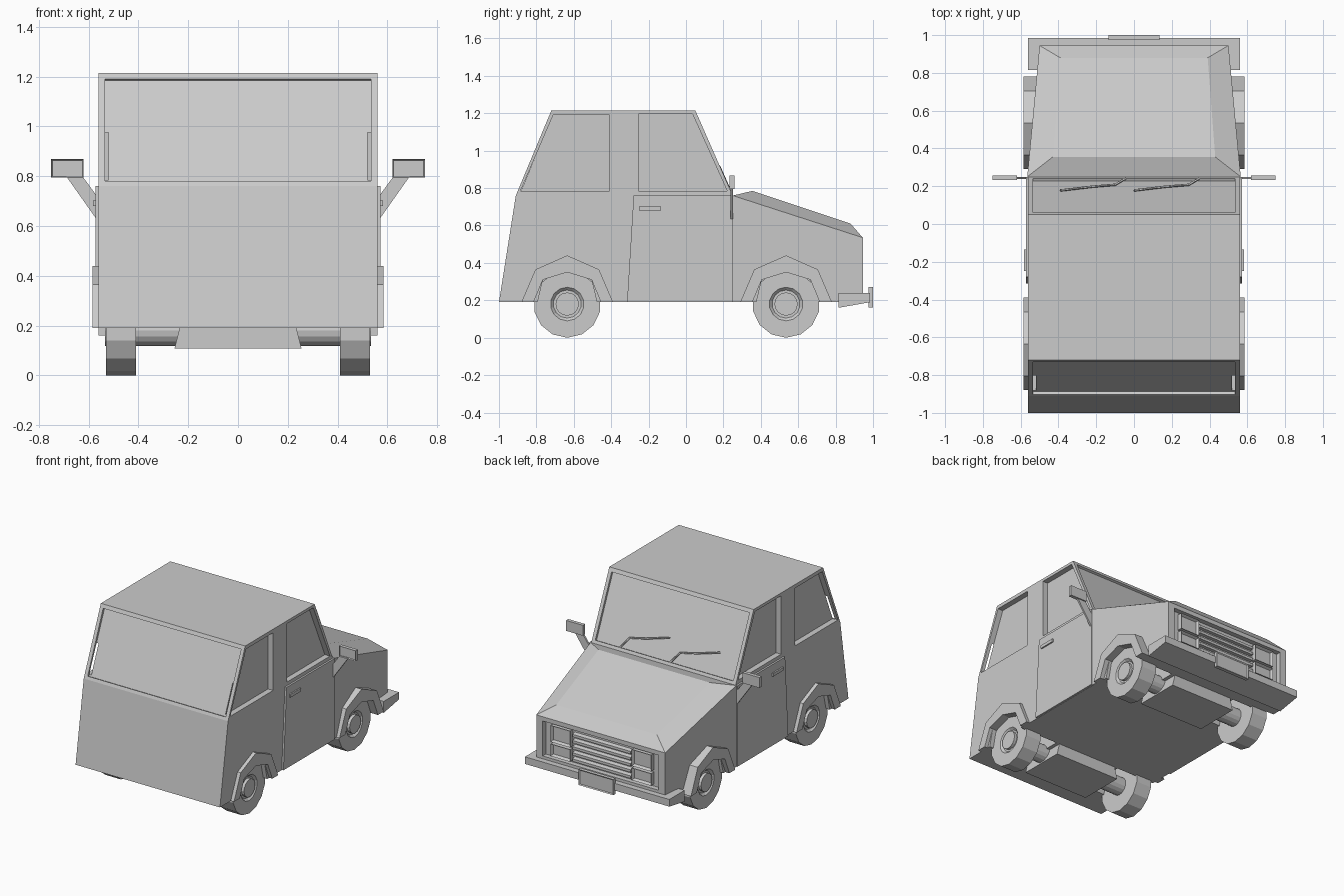
import bpy, bmesh, math
from mathutils import Vector

if "Cube" in bpy.data.objects:
    bpy.data.objects.remove(bpy.data.objects["Cube"])


def finish(name, bm):
    bmesh.ops.recalc_face_normals(bm, faces=bm.faces)
    me = bpy.data.meshes.new(name)
    bm.to_mesh(me)
    bm.free()
    ob = bpy.data.objects.new(name, me)
    bpy.context.collection.objects.link(ob)
    return ob


def mirror(ob):
    ob.modifiers.new("Mirror", 'MIRROR')
    return ob


def prism(name, pts, lo, hi, axis='x'):
    """Extrude a (y,z) profile along x, or an (x,z) profile along y."""
    bm = bmesh.new()
    put = (lambda p, t: (t, p[0], p[1])) if axis == 'x' else (lambda p, t: (p[0], t, p[1]))
    a = [bm.verts.new(put(p, lo)) for p in pts]
    b = [bm.verts.new(put(p, hi)) for p in pts]
    bm.faces.new(a)
    bm.faces.new(b)
    n = len(pts)
    for i in range(n):
        j = (i + 1) % n
        bm.faces.new((a[i], a[j], b[j], b[i]))
    return finish(name, bm)


def box(name, x0, x1, y0, y1, z0, z1):
    return prism(name, [(y0, z0), (y1, z0), (y1, z1), (y0, z1)], x0, x1)


def framed(name, x, y, z, side, rim, depth):
    """Box whose +y or -y face is inset and pushed in."""
    ob = box(name, *x, *y, *z)
    bm = bmesh.new()
    bm.from_mesh(ob.data)
    face = [f for f in bm.faces if f.normal.y * side > 0.9]
    bmesh.ops.inset_region(bm, faces=face, thickness=rim)
    bmesh.ops.translate(bm, verts=face[0].verts, vec=(0, -side * depth, 0))
    bm.to_mesh(ob.data)
    bm.free()
    return ob


def cut(ob, cutter):
    cutter.hide_render = True
    cutter.hide_viewport = False
    cutter.display_type = 'WIRE'
    m = ob.modifiers.new("Cut", 'BOOLEAN')
    m.operation = 'DIFFERENCE'
    m.solver = 'EXACT'
    m.object = cutter


def lathe(name, prof, n, yc, zc):
    """Spin an (x, radius) profile about the x axis."""
    bm = bmesh.new()
    rings = []
    for x, r in prof:
        rings.append([bm.verts.new((x, yc + r * math.sin(2 * math.pi * i / n),
                                    zc - r * math.cos(2 * math.pi * i / n))) for i in range(n)])
    for a, b in zip(rings, rings[1:]):
        for i in range(n):
            j = (i + 1) % n
            bm.faces.new((a[i], a[j], b[j], b[i]))
    bm.faces.new(rings[0])
    bm.faces.new(rings[-1])
    return finish(name, bm)


AXLES = (-0.635, 0.535)
INNER = [(-.18, .19), (-.13, .31), (0, .35), (.13, .31), (.18, .19)]
OUTER = [(-.245, .19), (-.17, .365), (0, .44), (.17, .365), (.245, .19)]

# Cabin
cabin = prism("cabin", [(-1, .19), (-.91, .76), (-.72, 1.215), (.05, 1.215), (.25, .76), (.25, .19)], -.56, .56)

# Nose with raised, bevelled hood
bm = bmesh.new()
for s in (1, -1):
    for p in [(.565, .25, .19), (.565, .25, .76), (.5, .945, .19), (.5, .945, .535),
              (.43, .355, .785), (.39, .88, .61)]:
        bm.verts.new((s * p[0], p[1], p[2]))
bmesh.ops.convex_hull(bm, input=bm.verts)
bmesh.ops.dissolve_limit(bm, angle_limit=0.01, verts=bm.verts, edges=bm.edges)
nose = finish("nose_and_hood", bm)

# Side window recesses
for nm, pts in (("rear_side_window_cutter", [(-.885, .785), (-.71, 1.19), (-.41, 1.19), (-.41, .785)]),
                ("front_side_window_cutter", [(-.255, .785), (-.255, 1.195), (.035, 1.195), (.22, .785)])):
    cut(cabin, mirror(prism(nm, pts, .52, .7)))

# Windshield and rear window recesses, square to their slanted panes
for nm, lo, hi in (("rear_window_cutter", (-.9016, .78), (-.7305, 1.19)),
                   ("windshield_cutter", (.2412, .78), (.061, 1.19))):
    lo, hi = Vector(lo), Vector(hi)
    d = (hi - lo).normalized()
    out = Vector((d.y, -d.x)) * (1 if lo.x > 0 else -1)
    pts = [lo - out * .016, lo + out * .08, hi + out * .08, hi - out * .016]
    cut(cabin, prism(nm, pts, -.535, .535))

# Wheel wells, flares, wheels, axles and housings
for yc, nm, host in zip(AXLES, ("rear", "front"), (cabin, nose)):
    well = [(yc + y, z if z > .2 else .1) for y, z in INNER]
    cut(host, mirror(prism(nm + "_well_cutter", well, .26, .7)))
    ring = [(yc + y, z) for y, z in OUTER] + [(yc + y, z) for y, z in reversed(INNER)]
    mirror(prism(nm + "_wheel_flare", ring, .45, .585))
    mirror(lathe(nm + "_wheel", [(.41, .09), (.41, .18), (.53, .18), (.53, .09), (.515, .075)], 14, yc, .18))
    lathe(nm + "_axle", [(-.535, .062), (.535, .062)], 16, yc, .18)
    prism(nm + "_axle_housing", [(-.232, .2), (.232, .2), (.255, .108), (-.255, .108)],
          yc - .16, yc + .16, 'y')

# Doors and handles
mirror(prism("door", [(-.315, .192), (-.28, .76), (.25, .76), (.25, .192)], .55, .573))
mirror(box("door_handle", .56, .583, -.25, -.135, .68, .702))

# Wing mirrors
mirror(prism("mirror_arm", [(.57, .63), (.57, .725), (.625, .8), (.69, .8)], .237, .25, 'y'))
mirror(framed("mirror_head", (.62, .75), (.233, .258), (.795, .868), -1, .006, .008))

# Grille recess, slats and headlights
cut(nose, box("grille_cutter", -.45, .45, .91, 1.1, .26, .505))
for i in range(5):
    z = .29 + i * .043
    prism("grille_slat", [(.9, z - .012), (.935, z - .012), (.935, z + .006), (.9, z + .016)], -.225, .225)
mirror(framed("headlight", (.24, .39), (.9, .945), (.375, .49), 1, .014, .02))
mirror(framed("indicator_light", (.24, .39), (.9, .945), (.275, .36), 1, .014, .02))

# Bumper and plate
prism("front_bumper", [(.815, .16), (.985, .19), (.985, .24), (.815, .24)], -.56, .56)
framed("number_plate", (-.135, .135), (.975, 1.0), (.162, .272), 1, .01, .006)

# Wipers lying on the windshield
for x0 in (-.39, 0):
    cu = bpy.data.curves.new("wiper", 'CURVE')
    cu.dimensions = '3D'
    cu.bevel_depth = .006
    cu.bevel_resolution = 0
    path = [(0, .178), (.17, .198), (.29, .208), (.345, .24)]
    sp = cu.splines.new('POLY')
    sp.points.add(len(path) - 1)
    for p, (x, y) in zip(sp.points, path):
        p.co = (x0 + x, y, .755 + (.25 - y) * 2.25, 1)
    bpy.context.collection.objects.link(bpy.data.objects.new("wiper", cu))
